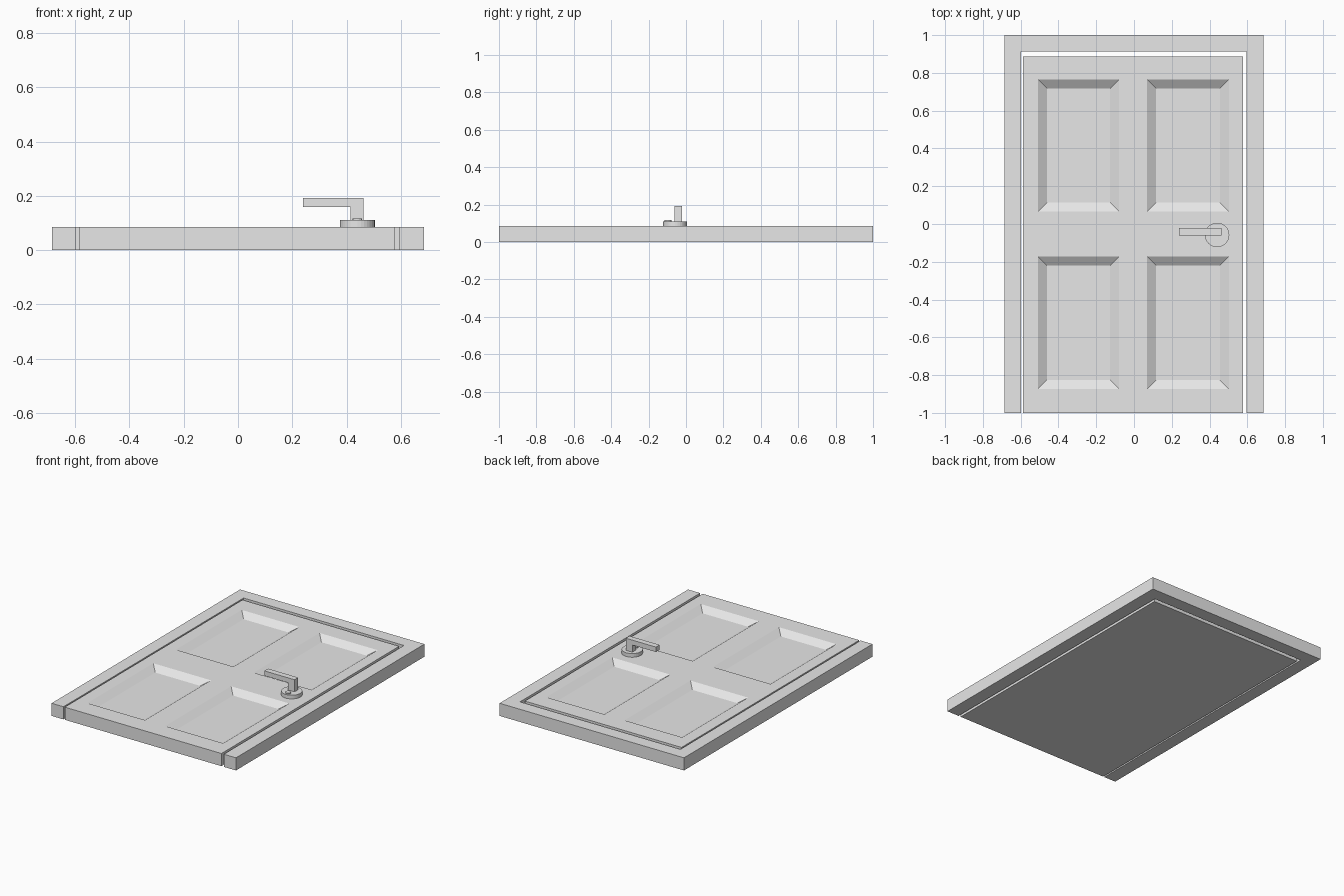
import bpy, bmesh
from mathutils import Matrix

cube = bpy.data.objects.get("Cube")
if cube:
    bpy.data.objects.remove(cube, do_unlink=True)

THICK = 0.085

# One plain grey for everything
grey = bpy.data.materials.new("plain grey")
grey.use_nodes = True
colour = (0.8, 0.8, 0.8, 1.0)
grey.diffuse_color = colour
grey.node_tree.nodes["Principled BSDF"].inputs["Base Color"].default_value = colour


def finish(name, bm):
    """Turn a bmesh into a named, coloured object."""
    bmesh.ops.recalc_face_normals(bm, faces=bm.faces[:])
    mesh = bpy.data.meshes.new(name)
    bm.to_mesh(mesh)
    bm.free()
    mesh.materials.append(grey)
    obj = bpy.data.objects.new(name, mesh)
    bpy.context.collection.objects.link(obj)
    return obj


def extrude(bm, vec):
    """Extrude every face along vec, keeping the start faces as a cap."""
    ret = bmesh.ops.extrude_face_region(bm, geom=bm.faces[:], use_keep_orig=True)
    verts = [g for g in ret["geom"] if isinstance(g, bmesh.types.BMVert)]
    bmesh.ops.translate(bm, verts=verts, vec=vec)
    bmesh.ops.recalc_face_normals(bm, faces=bm.faces[:])


def prism(name, points, vec):
    bm = bmesh.new()
    bm.faces.new([bm.verts.new(p) for p in points])
    extrude(bm, vec)
    return finish(name, bm)


def disc(name, x, y, z0, z1, radius, sides):
    bm = bmesh.new()
    bmesh.ops.create_cone(bm, cap_ends=True, segments=sides, radius1=radius,
                          radius2=radius, depth=z1 - z0,
                          matrix=Matrix.Translation((x, y, (z0 + z1) / 2)))
    return finish(name, bm)


# Door frame: two jambs joined by a head, open at the threshold
frame = [(-0.685, -1), (-0.597, -1), (-0.597, 0.912), (0.595, 0.912),
         (0.595, -1), (0.685, -1), (0.685, 1), (-0.685, 1)]
prism("door_frame", [(x, y, 0) for x, y in frame], (0, 0, THICK))

# Door leaf: a slab divided by rails and stiles
xs = [-0.587, -0.508, -0.079, 0.07, 0.502, 0.577]
ys = [-1, -0.873, -0.173, 0.066, 0.765, 0.886]
bm = bmesh.new()
grid = [[bm.verts.new((x, y, 0)) for x in xs] for y in ys]
for j in range(5):
    for i in range(5):
        bm.faces.new((grid[j][i], grid[j][i + 1], grid[j + 1][i + 1], grid[j + 1][i]))
extrude(bm, (0, 0, THICK))


def is_panel(face):
    c = face.calc_center_median()
    return (face.normal.z > 0.9 and c.z > THICK / 2
            and (xs[1] < c.x < xs[2] or xs[3] < c.x < xs[4])
            and (ys[1] < c.y < ys[2] or ys[3] < c.y < ys[4]))


# Four sunken panels with sloping borders
panels = [f for f in bm.faces if is_panel(f)]
bmesh.ops.inset_individual(bm, faces=panels, thickness=0.047, depth=-0.032,
                           use_even_offset=True)
finish("door_leaf", bm)

# Handle: round plate, small lock barrel and an L-shaped lever
disc("handle_plate", 0.44, -0.058, THICK, 0.11, 0.0645, 32)
disc("lock_barrel", 0.44, -0.096, 0.105, 0.117, 0.018, 16)
lever = [(0.414, 0.108), (0.463, 0.108), (0.463, 0.191),
         (0.239, 0.191), (0.239, 0.158), (0.414, 0.158)]
prism("handle_lever", [(x, -0.061, z) for x, z in lever], (0, 0.039, 0))
